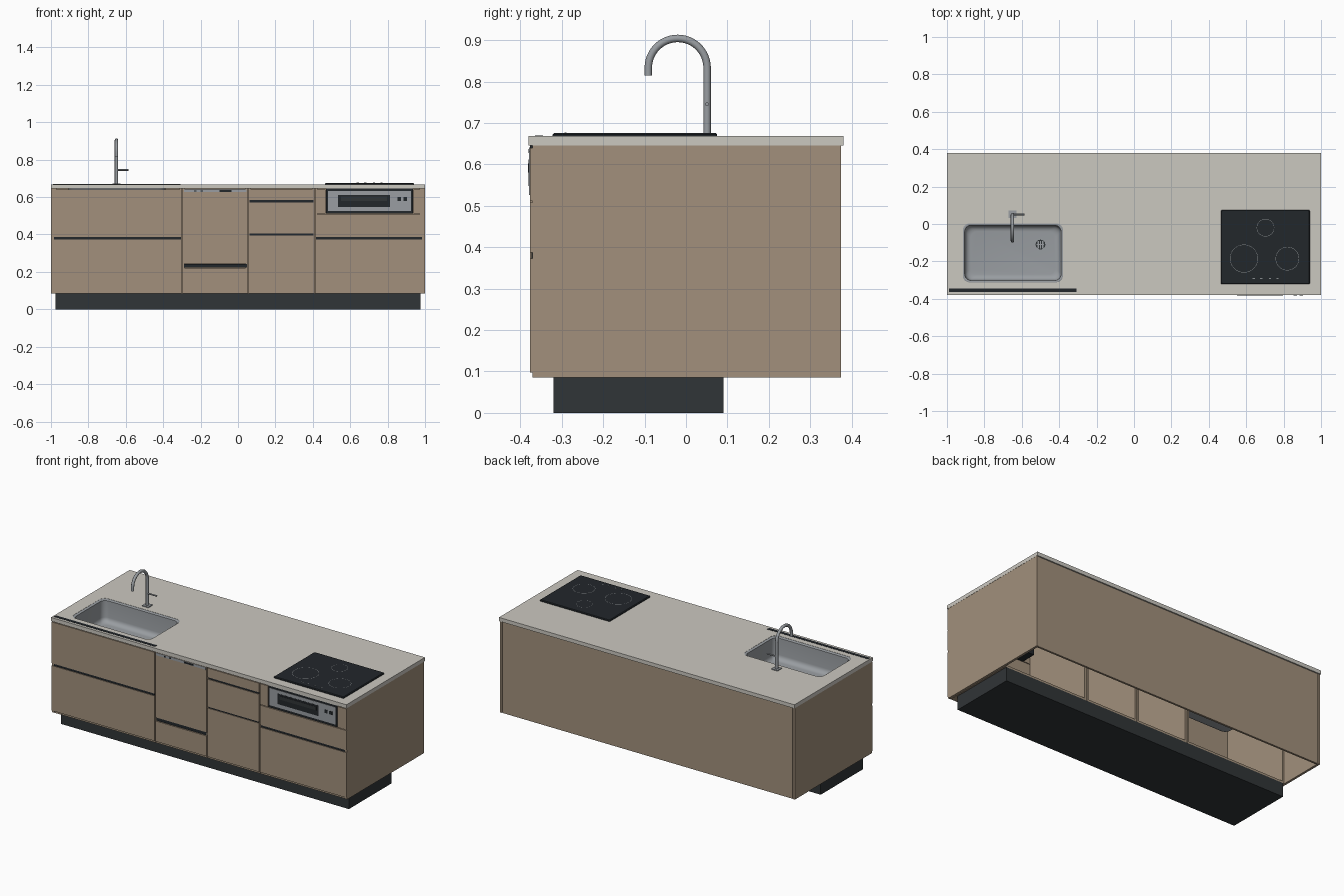
import bpy, bmesh, math
from mathutils import Vector

if "Cube" in bpy.data.objects:
    bpy.data.objects.remove(bpy.data.objects["Cube"])


def mat(name, rgb):
    m = bpy.data.materials.new(name)
    m.diffuse_color = (*rgb, 1)
    m.use_nodes = True
    m.node_tree.nodes["Principled BSDF"].inputs["Base Color"].default_value = m.diffuse_color
    return m


WOOD = mat("wood", (0.36, 0.28, 0.20))
STONE = mat("stone", (0.60, 0.58, 0.53))
BLACK = mat("black", (0.016, 0.020, 0.024))
DARK = mat("dark_grey", (0.03, 0.035, 0.038))
STEEL = mat("steel", (0.32, 0.34, 0.36))
RING = mat("ring_grey", (0.25, 0.27, 0.28))


def finish(name, bm, material, smooth=False):
    bmesh.ops.recalc_face_normals(bm, faces=bm.faces)
    me = bpy.data.meshes.new(name)
    bm.to_mesh(me)
    bm.free()
    ob = bpy.data.objects.new(name, me)
    bpy.context.collection.objects.link(ob)
    if material:
        me.materials.append(material)
    if smooth:
        bpy.context.view_layer.objects.active = ob
        ob.select_set(True)
        bpy.ops.object.shade_smooth_by_angle(angle=math.radians(35))
        ob.select_set(False)
    return ob


def add_box(bm, x0, x1, y0, y1, z0, z1):
    vs = bmesh.ops.create_cube(bm, size=1)["verts"]
    for v in vs:
        v.co = Vector(((x0 + x1) / 2 + v.co.x * (x1 - x0),
                       (y0 + y1) / 2 + v.co.y * (y1 - y0),
                       (z0 + z1) / 2 + v.co.z * (z1 - z0)))


def boxes(name, material, *dims):
    bm = bmesh.new()
    for d in dims:
        add_box(bm, *d)
    return finish(name, bm, material)


def round_rect(x0, x1, y0, y1, r, n=6):
    pts = []
    for i, (cx, cy) in enumerate([(x1 - r, y1 - r), (x0 + r, y1 - r), (x0 + r, y0 + r), (x1 - r, y0 + r)]):
        for k in range(n + 1):
            a = math.pi / 2 * (i + k / n)
            pts.append((cx + r * math.cos(a), cy + r * math.sin(a)))
    return pts


def loft(name, material, loops, cap_first=False):
    """Skin a stack of (outline, z) loops; the last one is capped."""
    bm = bmesh.new()
    rows = [[bm.verts.new((x, y, z)) for x, y in pts] for pts, z in loops]
    n = len(rows[0])
    for a, b in zip(rows, rows[1:]):
        for i in range(n):
            bm.faces.new((a[i], a[(i + 1) % n], b[(i + 1) % n], b[i]))
    bm.faces.new(rows[-1])
    if cap_first:
        bm.faces.new(rows[0])
    return finish(name, bm, material, True)


def tube(name, material, pts, r, res=4):
    cu = bpy.data.curves.new(name, "CURVE")
    cu.dimensions = "3D"
    cu.bevel_depth, cu.bevel_resolution, cu.use_fill_caps = r, res, True
    sp = cu.splines.new("POLY")
    sp.points.add(len(pts) - 1)
    for p, c in zip(sp.points, pts):
        p.co = (*c, 1)
    cu.materials.append(material)
    ob = bpy.data.objects.new(name, cu)
    bpy.context.collection.objects.link(ob)
    return ob


# Plinth, outer side panels and back panel
boxes("plinth", DARK, (-0.975, 0.975, -0.32, 0.09, 0, 0.085))
boxes("side_panels", WOOD, *[(s * 0.992 - 0.007, s * 0.992 + 0.007, -0.371, 0.374, 0.085, 0.645) for s in (-1, 1)])
boxes("back_panel", WOOD, (-0.983, 0.983, 0.36, 0.372, 0.085, 0.645))

# Carcasses: floor and two walls each, open at the back
COLS = [(-0.983, -0.301), (-0.297, 0.053), (0.057, 0.408), (0.412, 0.983)]
for i, (a, b) in enumerate(COLS):
    boxes(f"carcass_{i + 1}", WOOD,
          (a, b, -0.370, 0.09, 0.085, 0.097),
          (a, a + 0.012, -0.370, 0.09, 0.097, 0.645),
          (b - 0.012, b, -0.370, 0.09, 0.097, 0.645))

# Drawer and door fronts: x range, z range
F0, F1 = -0.377, -0.370
FRONTS = [(-0.998, -0.302, 0.097, 0.373), (-0.998, -0.302, 0.387, 0.640),
          (-0.296, 0.052, 0.097, 0.222), (-0.296, 0.052, 0.244, 0.642),
          (0.058, 0.406, 0.097, 0.395), (0.058, 0.406, 0.404, 0.572), (0.058, 0.406, 0.584, 0.640),
          (0.414, 0.998, 0.097, 0.373), (0.414, 0.998, 0.387, 0.508),
          (0.414, 0.468, 0.512, 0.640), (0.937, 0.998, 0.512, 0.640)]
for i, (a, b, c, d) in enumerate(FRONTS):
    boxes(f"front_{i + 1}", WOOD, (a, b, F0, F1, c, d))

# Dark finger grooves between fronts
GROOVES = [(-0.985, -0.304, 0.373, 0.387), (-0.290, 0.047, 0.224, 0.242),
           (0.062, 0.403, 0.395, 0.404), (0.062, 0.403, 0.572, 0.584), (0.417, 0.985, 0.373, 0.387)]
boxes("finger_grooves", BLACK, *[(a, b, -0.373, -0.350, c, d) for a, b, c, d in GROOVES])

# Dishwasher control strip
boxes("control_strip", STEEL, (-0.29, 0.046, -0.3785, -0.376, 0.626, 0.641))
boxes("control_buttons", BLACK, (-0.10, -0.035, -0.380, -0.378, 0.628, 0.637),
      (-0.235, -0.222, -0.380, -0.378, 0.629, 0.636), (-0.20, -0.187, -0.380, -0.378, 0.629, 0.636))

# Grill under the hob
boxes("grill_body", BLACK, (0.470, 0.935, -0.377, -0.28, 0.512, 0.645))
boxes("grill_face", STEEL, (0.480, 0.925, -0.379, -0.376, 0.526, 0.632))
boxes("grill_window", BLACK, (0.535, 0.812, -0.380, -0.378, 0.548, 0.612))
boxes("grill_handle", DARK, (0.550, 0.797, -0.382, -0.379, 0.580, 0.602))
boxes("grill_buttons", BLACK, *[(x, x + 0.020, -0.381, -0.378, 0.580, 0.600) for x in (0.852, 0.884)])

# Countertop with a rounded sink opening
top = boxes("countertop", STONE, (-1, 1, -0.38, 0.38, 0.645, 0.668))
SINK = (-0.915, -0.380, -0.312, 0.003)
cut_out = round_rect(*SINK, 0.035)
cutter = loft("sink_cutter", None, [(cut_out, 0.60), (cut_out, 0.70)], True)
cutter.hide_render = True
cutter.hide_viewport = True
cut = top.modifiers.new("sink_hole", "BOOLEAN")
cut.operation, cut.object, cut.solver = "DIFFERENCE", cutter, "EXACT"
boxes("counter_strip", BLACK, (-0.99, -0.308, -0.364, -0.345, 0.660, 0.6695))


# Sink bowl with a rounded bottom edge
def inset(d, r):
    return round_rect(SINK[0] + d, SINK[1] - d, SINK[2] + d, SINK[3] - d, r)


rows = [(inset(0, 0.035), 0.667), (inset(0.010, 0.035), 0.660), (inset(0.012, 0.035), 0.560)]
for k in range(1, 6):
    a = math.pi / 2 * k / 5
    rows.append((inset(0.012 + 0.03 * (1 - math.cos(a)), 0.035), 0.560 - 0.03 * math.sin(a)))
bowl = loft("sink_bowl", STEEL, rows)
sol = bowl.modifiers.new("wall", "SOLIDIFY")
sol.thickness = 0.003

# Drain with crossed grate
drain = loft("drain", DARK, [(round_rect(-0.526, -0.474, -0.136, -0.084, 0.0255), 0.529),
                             (round_rect(-0.526, -0.474, -0.136, -0.084, 0.0255), 0.533)], True)
boxes("drain_grate", STEEL, *[(-0.5 + o - 0.003, -0.5 + o + 0.003, -0.13, -0.09, 0.532, 0.536) for o in (-0.012, 0, 0.012)],
      (-0.52, -0.48, -0.113, -0.107, 0.532, 0.536))

# Faucet: base, gooseneck pipe and side lever
FX, R = -0.65, 0.071
boxes("faucet_base", STEEL, (FX - 0.021, FX + 0.021, 0.031, 0.073, 0.667, 0.673))
neck = [(FX, 0.051, 0.67)]
for k in range(25):
    a = math.pi * k / 24
    neck.append((FX, -0.02 + R * math.cos(a), 0.833 + R * math.sin(a)))
neck.append((FX, -0.091, 0.814))
tube("faucet_neck", STEEL, neck, 0.009)
tube("faucet_lever", STEEL, [(FX, 0.051, 0.745), (-0.585, 0.051, 0.745)], 0.0045)

# Glass hob with cooking zones and touch marks
loft("hob", BLACK, [(round_rect(0.465, 0.940, -0.322, 0.075, 0.006, 3), 0.667),
                    (round_rect(0.465, 0.940, -0.322, 0.075, 0.006, 3), 0.672),
                    (round_rect(0.469, 0.936, -0.318, 0.071, 0.005, 3), 0.676)], True)
for name, x, y, r in [("zone_back", 0.703, -0.020, 0.046), ("zone_left", 0.588, -0.185, 0.074),
                      ("zone_right", 0.820, -0.185, 0.062)]:
    bm = bmesh.new()
    n = 48
    rim = [[bm.verts.new((x + q * math.cos(2 * math.pi * i / n), y + q * math.sin(2 * math.pi * i / n), 0.6767))
            for i in range(n)] for q in (r - 0.001, r + 0.001)]
    for i in range(n):
        bm.faces.new((rim[0][i], rim[1][i], rim[1][(i + 1) % n], rim[0][(i + 1) % n]))
    finish(name, bm, RING)
boxes("hob_touch_marks", RING, *[(x - 0.006, x + 0.006, -0.293, -0.289, 0.675, 0.6768) for x in (0.64, 0.68, 0.727, 0.767)])
